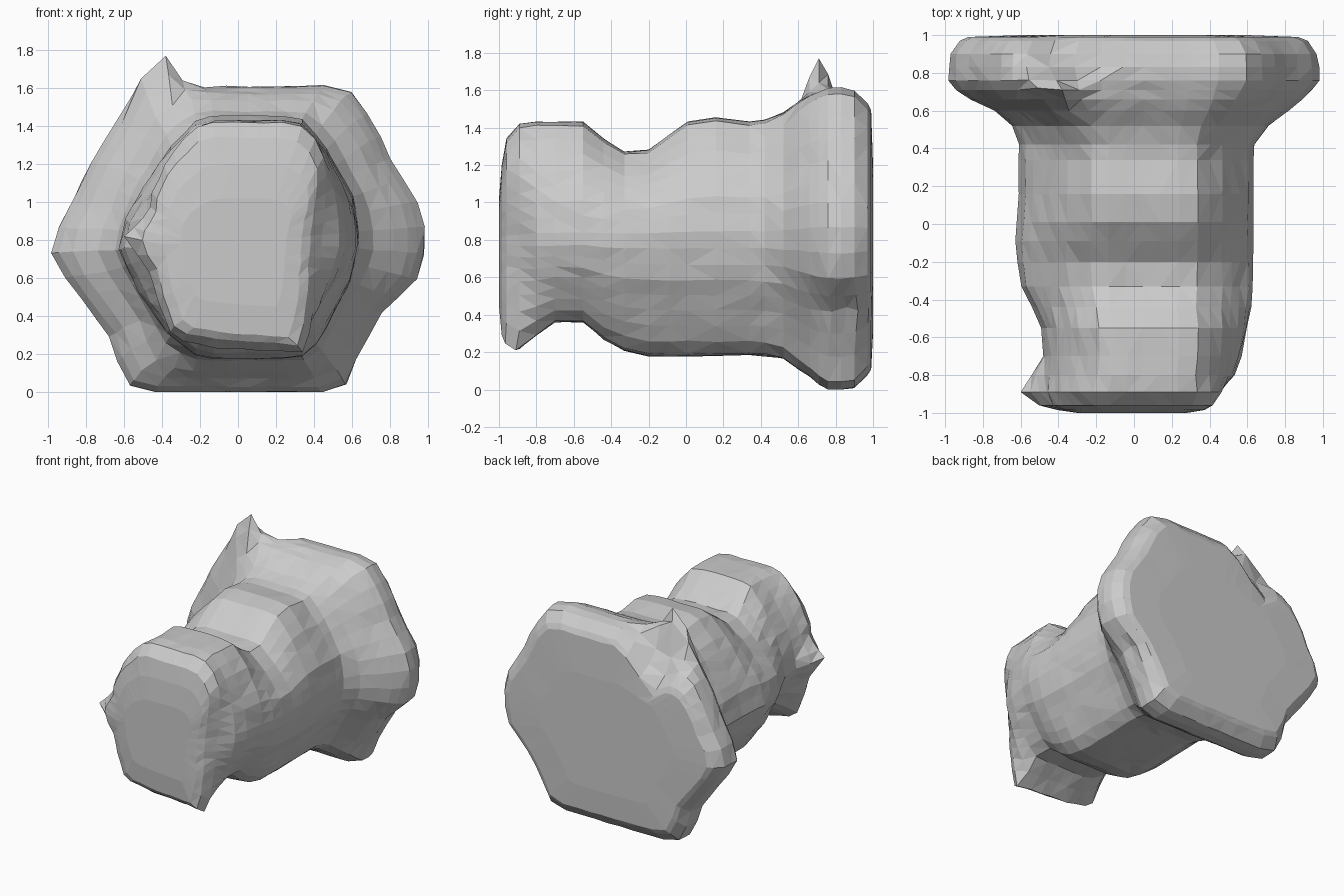
import bpy, bmesh, math, random
from mathutils import Vector

if "Cube" in bpy.data.objects:
    bpy.data.objects.remove(bpy.data.objects["Cube"])

random.seed(4)
N = 44      # points around each cross-section
ZC = 0.8    # height of the central axis

# Cross-section outlines (x, z), seen from the front
HEAD = [(-.35, .27), (-.1, .23), (.35, .2), (.39, .5), (.41, .82), (.46, 1.2), (.41, 1.34), (.3, 1.43),
        (-.2, 1.43), (-.38, 1.25), (-.47, 1.03), (-.48, .8), (-.44, .5)]
TUBE = [(-.2, .18), (.32, .18), (.43, .28), (.58, .58), (.63, .8), (.6, 1.02), (.47, 1.25), (.32, 1.43),
        (-.2, 1.43), (-.38, 1.25), (-.58, .95), (-.62, .75), (-.5, .5), (-.35, .29)]
FLANGE = [(-.54, .01), (.53, .01), (.59, .1), (.62, .2), (.77, .42), (.95, .62), (.98, .82), (.93, 1.02),
          (.82, 1.17), (.7, 1.44), (.56, 1.62), (0, 1.61), (-.3, 1.63), (-.53, 1.61), (-.66, 1.4), (-.8, 1.15),
          (-.88, .97), (-.98, .8), (-.97, .7), (-.87, .56), (-.67, .3), (-.61, .1)]


def polar(outline):
    """Radius of an outline at N even angles around the axis."""
    pts = [Vector((x, z - ZC)) for x, z in outline]
    radii = []
    for i in range(N):
        a = 2 * math.pi * (i + .5) / N
        d = Vector((math.cos(a), math.sin(a)))
        best = 0
        for p, q in zip(pts, pts[1:] + pts[:1]):
            e = q - p
            den = d.x * e.y - d.y * e.x
            if abs(den) > 1e-9:
                t = (p.x * e.y - p.y * e.x) / den
                u = (p.x * d.y - p.y * d.x) / den
                if t > 0 and -1e-6 <= u <= 1 + 1e-6:
                    best = max(best, t)
        radii.append(best)
    return radii


H, T, F = polar(HEAD), polar(TUBE), polar(FLANGE)

# Stations along y: (y, from, to, blend, x min, x max, z min, z max)
STATIONS = [
    (-1.0, H, T, 0, -.30, .28, .45, 1.02), (-.985, H, T, 0, -.38, .37, .29, 1.20),
    (-.96, H, T, 0, -.44, .42, .25, 1.34), (-.89, H, T, .15, -.48, .46, .21, 1.42),
    (-.80, H, T, .6, -.49, .53, .29, 1.43),
    (-.70, H, T, .75, -.48, .57, .36, 1.43), (-.55, H, T, .85, -.49, .60, .36, 1.43),
    (-.44, T, F, 0, -.54, .62, .27, 1.34), (-.33, T, F, 0, -.60, .63, .21, 1.27),
    (-.20, T, F, 0, -.62, .63, .18, 1.28), (-.09, T, F, 0, -.63, .63, .18, 1.36),
    (.01, T, F, 0, -.62, .63, .18, 1.43), (.16, T, F, 0, -.61, .63, .18, 1.455),
    (.34, T, F, 0, -.61, .63, .185, 1.43), (.42, T, F, .1, -.61, .64, .18, 1.44),
    (.52, T, F, .35, -.65, .71, .165, 1.48), (.60, T, F, .7, -.74, .82, .11, 1.54),
    (.66, T, F, .9, -.87, .89, .07, 1.58), (.71, F, F, 0, -.94, .94, .03, 1.60),
    (.76, F, F, 0, -.98, .98, 0, 1.62), (.83, F, F, 0, -.98, .98, 0, 1.625),
    (.90, F, F, 0, -.97, .97, .01, 1.61), (.97, F, F, 0, -.92, .92, .08, 1.54),
    (.99, F, F, 0, -.88, .87, .11, 1.50), (1.0, F, F, 0, -.6, .6, .3, 1.2)]


def ring(bm, y, ra, rb, w, x0, x1, z0, z1):
    pts = []
    for i in range(N):
        a = 2 * math.pi * (i + .5) / N
        r = ra[i] * (1 - w) + rb[i] * w
        pts.append([r * math.cos(a), r * math.sin(a)])
    lo_x, hi_x = min(p[0] for p in pts), max(p[0] for p in pts)
    lo_z, hi_z = min(p[1] for p in pts), max(p[1] for p in pts)
    verts = []
    for x, z in pts:
        x *= x1 / hi_x if x > 0 else x0 / lo_x
        z *= (z1 - ZC) / hi_z if z > 0 else (z0 - ZC) / lo_z
        verts.append(bm.verts.new((x, y, z + ZC)))
    return verts


def pull(bm, src, dst, radius, y_min=-2):
    """Drag the vertex nearest src to dst, with falloff around it."""
    v0 = min(bm.verts, key=lambda v: (v.co - Vector(src)).length)
    centre, move = v0.co.copy(), Vector(dst) - v0.co
    for v in bm.verts:
        d = (v.co - centre).length
        if d < radius and v.co.y > y_min:
            v.co += move * (1 - d / radius)


# Lofted body with a flat back and a flat front
bm = bmesh.new()
rings = [ring(bm, *s) for s in STATIONS]
for a, b in zip(rings, rings[1:]):
    for i in range(N):
        j = (i + 1) % N
        bm.faces.new((a[i], a[j], b[j], b[i]))
bm.faces.new(rings[0])
bm.faces.new(rings[-1][::-1])

# Slight hand-sculpted unevenness between the two flat ends
for r in rings[1:-1]:
    for v in r:
        v.co.x += random.uniform(-.005, .005)
        v.co.z = max(0, v.co.z + random.uniform(-.004, .004))

# Notch worn into the rim behind the ear: push the rim down, deeper to the rear
for v in bm.verts:
    if v.co.y > .74 and v.co.z > 1.1:
        across = max(0, 1 - abs(v.co.x + .4) / .28)
        v.co.z -= .32 * across ** .8 * min(1, (v.co.y - .74) / .14) * min(1, (v.co.z - 1.1) / .35)

# Ear spike with a wide base
pull(bm, (-.38, .71, 1.6), (-.38, .71, 1.77), .17, .62)
pull(bm, (-.50, .71, 1.6), (-.51, .72, 1.65), .10, .62)
# Pointed bump on the left of the head, lower right head corner, dent in the rim
pull(bm, (-.48, -.89, .8), (-.60, -.89, .82), .17)
pull(bm, (.35, -.89, .22), (.34, -.91, .21), .12)
pull(bm, (.80, .86, .43), (.75, .86, .44), .2)

bmesh.ops.recalc_face_normals(bm, faces=bm.faces)
bmesh.ops.triangulate(bm, faces=[f for f in bm.faces if len(f.verts) == 4], quad_method='SHORT_EDGE')
mesh = bpy.data.meshes.new("flanged_body")
bm.to_mesh(mesh)
bm.free()
body = bpy.data.objects.new("flanged_body", mesh)
bpy.context.collection.objects.link(body)
